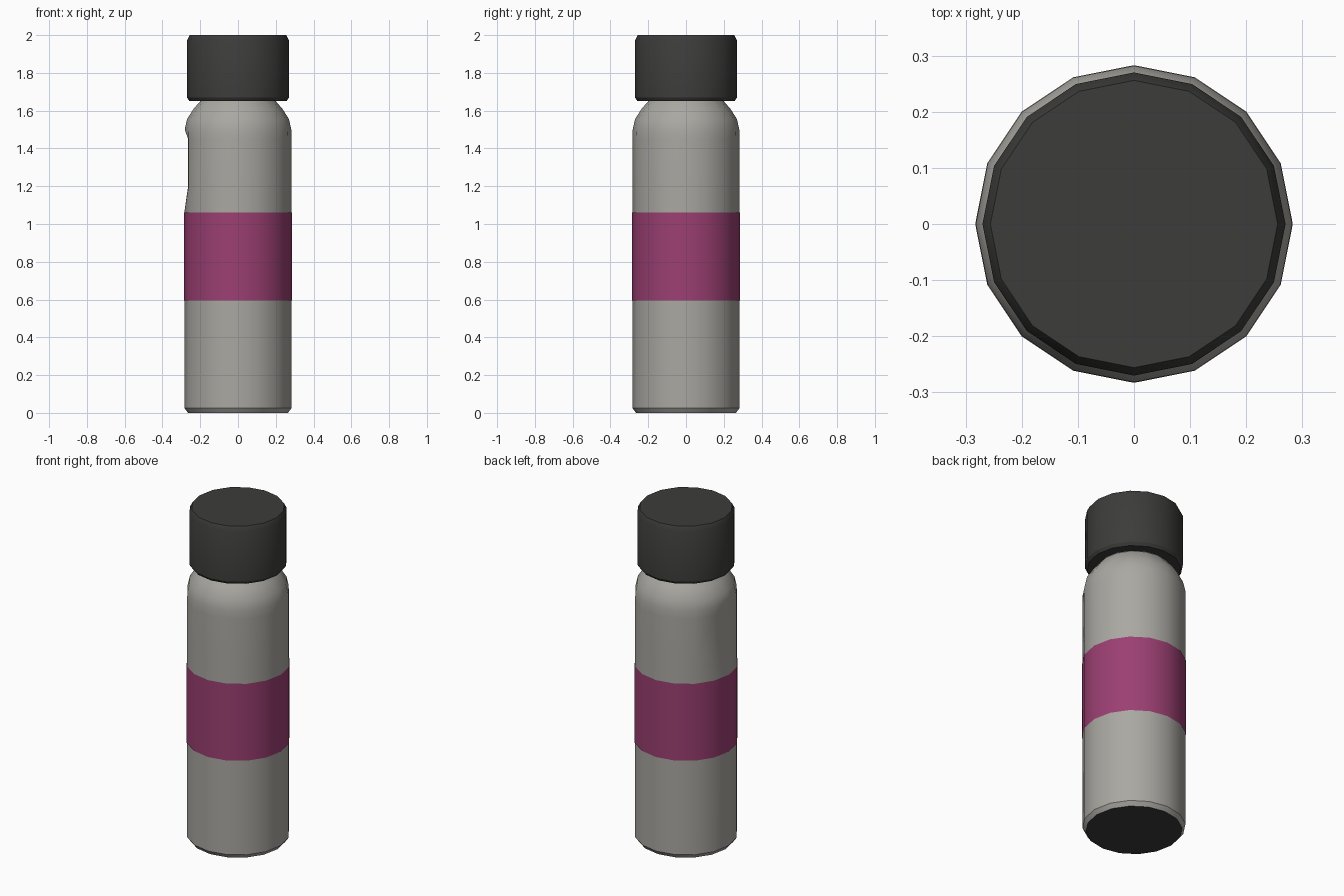
import bpy, bmesh
from math import cos, sin, pi, radians

if "Cube" in bpy.data.objects:
    bpy.data.objects.remove(bpy.data.objects["Cube"])

SIDES = 16

def material(name, rgb):
    m = bpy.data.materials.new(name)
    m.diffuse_color = (*rgb, 1)
    return m

def lathe(name, profile, mats=(), caps=True, angle=30, edit=None):
    """Revolve (radius, z) points, bottom to top, around z."""
    bm = bmesh.new()
    rings = [[bm.verts.new((r * cos(2 * pi * i / SIDES), r * sin(2 * pi * i / SIDES), z))
              for i in range(SIDES)] for r, z in profile]
    for a, b in zip(rings, rings[1:]):
        for i in range(SIDES):
            j = (i + 1) % SIDES
            bm.faces.new((a[i], a[j], b[j], b[i]))
    if caps:
        base = bm.faces.new(rings[0][::-1])
        bm.faces.new(rings[-1])
        if len(mats) > 1:
            base.material_index = 1
    if edit:
        edit(rings)
    me = bpy.data.meshes.new(name)
    bm.to_mesh(me)
    bm.free()
    for m in mats:
        me.materials.append(m)
    ob = bpy.data.objects.new(name, me)
    bpy.context.collection.objects.link(ob)
    bpy.ops.object.select_all(action='DESELECT')
    ob.select_set(True)
    bpy.context.view_layer.objects.active = ob
    bpy.ops.object.shade_smooth_by_angle(angle=radians(angle))
    return ob

grey = material("bottle_grey", (0.6, 0.59, 0.56))
dark = material("cap_dark", (0.045, 0.045, 0.043))
pink = material("label_pink", (0.33, 0.05, 0.17))
grey.diffuse_color = (0.4, 0.39, 0.36, 1)

# Slight dent on the left side above the label
def dent(rings):
    for ring in rings:
        v = ring[SIDES // 2]
        if 1.15 < v.co.z < 1.48:
            v.co.x = -0.264

# Bottle body with bevelled base, shoulder and neck
lathe("bottle_body", [(0.265, 0), (0.283, 0.025), (0.283, 1.07), (0.283, 1.2),
                      (0.283, 1.45), (0.282, 1.5), (0.27, 1.555), (0.235, 1.61),
                      (0.2, 1.65), (0.2, 1.68)],
      (grey, dark), edit=dent)

# Wrapped label band
lathe("label_band", [(0.286, 0.595), (0.286, 1.06)], (pink,), caps=False)

# Screw cap with bevelled rims
lathe("cap", [(0.258, 1.652), (0.27, 1.67), (0.27, 1.972), (0.256, 2.0)], (dark,))

for m in bpy.data.materials:
    if m.users and not m.is_grease_pencil:
        m.use_nodes = True
        m.node_tree.nodes["Principled BSDF"].inputs["Base Color"].default_value = m.diffuse_color
